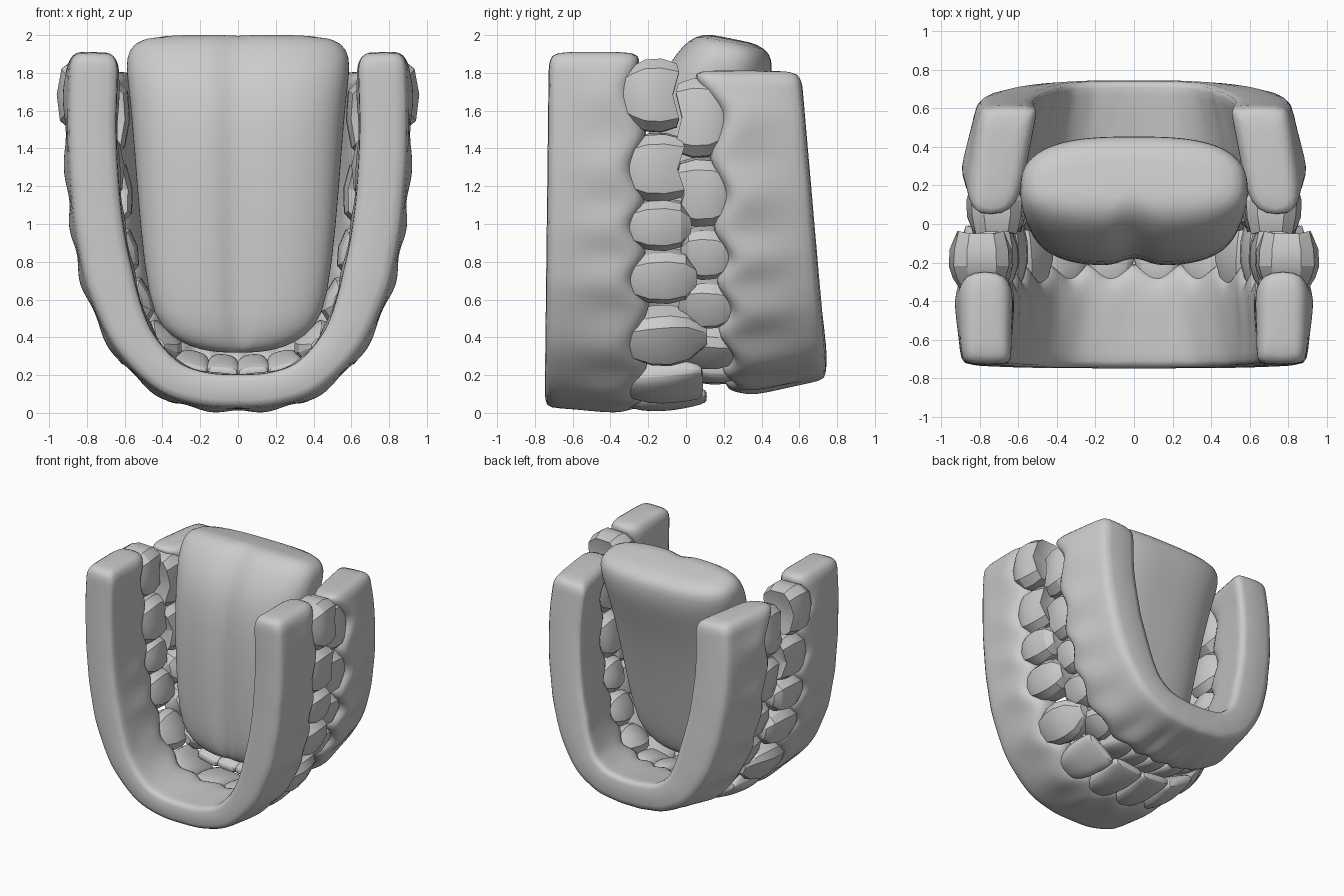
import bpy, bmesh, math
from mathutils import Vector

if "Cube" in bpy.data.objects:
    bpy.data.objects.remove(bpy.data.objects["Cube"])


def loft(name, rings, subsurf=0, angle=None):
    """Skin closed rings of points, cap both ends with a fan."""
    bm = bmesh.new()
    vs = [[bm.verts.new(p) for p in r] for r in rings]
    n = len(vs[0])
    for a, b in zip(vs, vs[1:]):
        for i in range(n):
            j = (i + 1) % n
            bm.faces.new((a[i], a[j], b[j], b[i]))
    for ring in (vs[0], vs[-1]):
        c = bm.verts.new(sum((v.co for v in ring), Vector()) / n)
        for i in range(n):
            bm.faces.new((ring[i], ring[(i + 1) % n], c))
    bmesh.ops.recalc_face_normals(bm, faces=bm.faces[:])
    me = bpy.data.meshes.new(name)
    bm.to_mesh(me)
    bm.free()
    ob = bpy.data.objects.new(name, me)
    bpy.context.collection.objects.link(ob)
    if subsurf:
        m = ob.modifiers.new("smooth", 'SUBSURF')
        m.levels = m.render_levels = subsurf
    if angle is None:
        me.shade_smooth()
    else:
        bpy.ops.object.select_all(action='DESELECT')
        ob.select_set(True)
        bpy.context.view_layer.objects.active = ob
        bpy.ops.object.shade_smooth_by_angle(angle=math.radians(angle))
    return ob


def arch(half, count=110):
    """Even samples of a smooth U curve in x, z, mirrored about x = 0."""
    pts = [Vector((-x, 0, z)) for x, z in half] + [Vector((x, 0, z)) for x, z in half[-2::-1]]
    pts = [2 * pts[0] - pts[1]] + pts + [2 * pts[-1] - pts[-2]]
    dense = []
    for a, b, c, d in zip(pts, pts[1:], pts[2:], pts[3:]):
        for k in range(40):
            t = k / 40
            dense.append(0.5 * (2 * b + (c - a) * t + (2 * a - 5 * b + 4 * c - d) * t * t
                                + (3 * b - a - 3 * c + d) * t ** 3))
    dense.append(pts[-2])
    acc = [0]
    for a, b in zip(dense, dense[1:]):
        acc.append(acc[-1] + (b - a).length)
    out, k = [], 0
    for i in range(count):
        s = acc[-1] * i / (count - 1)
        while k < len(acc) - 2 and acc[k + 1] < s:
            k += 1
        out.append(dense[k].lerp(dense[k + 1], (s - acc[k]) / (acc[k + 1] - acc[k])))
    return out


def frame(path, i):
    t = (path[min(i + 1, len(path) - 1)] - path[max(i - 1, 0)]).normalized()
    return t, Vector((t.z, 0, -t.x)) * (1 if t.z * path[i].x - t.x * (path[i].z - 1) > 0 else -1)


def gum(name, path, teeth, crown, margin, base, lean, inner):
    """Wavy gum wall: rounded section swept along the arch."""
    rings, last = [], len(path) - 1
    for i, p in enumerate(path):
        t, n = frame(path, i)
        bump = max(math.exp(-((Vector((abs(p.x), 0, p.z)) - Vector((q[1], 0, q[2]))).length
                              / (q[3] * 0.36)) ** 2) for q in teeth)
        side = min(1, max(0, (p.z - 0.1) / 0.6))
        hw = 0.10 + 0.045 * side
        end = min(i, last - i)
        k = (0.72, 0.93)[end] if end < 2 else 1
        m = margin(p.z) - crown * 0.09 * bump
        b = base(p.z)
        # (offset fraction, height fraction from margin to base)
        sec = [(0.55, 0), (0.86, 0.1), (1.0, 0.24), (0.97, 0.5), (0.95, 0.75), (0.9, 0.95), (0.7, 1.0),
               (-0.7, 1.0), (-0.86, 0.95), (-0.88, 0.75), (-0.93, 0.5), (-1.0, 0.24), (-0.9, 0.1), (-0.55, 0)]
        ring = []
        for o, h in sec:
            hh = 0.5 + (h - 0.5) * (1 - (1 - k) * 0.35)
            wave = 0.028 * (bump - 0.5) * math.sin(math.pi * min(1, h * 1.3 + 0.15)) * (1 if o > 0 else -0.5)
            if o < 0:   # wall thickens inwards towards the base
                wave -= inner * (h * side + 0.5 * (1 - side)) * k
            ring.append(p + n * (o * hw * k + wave - lean * (h - 0.4)) + Vector((0, m + (b - m) * hh, 0)))
        rings.append(ring)
    return loft(name, rings, 1)


def tooth(name, path, spec, side, crown, neck):
    """Faceted crown: stacked rounded rings, edge shaped by the tooth kind."""
    kind, x, z, w, d, tip, off = spec
    i = min(range(len(path)), key=lambda j: (path[j] - Vector((x * side, 0, z))).length)
    t, n = frame(path, i)
    c = Vector((x * side, 0, z)) + n * off
    H = abs(tip - neck)
    seg = 16 if kind == "incisor" else 10
    # (height, width, depth) fractions for each ring
    prof = {"incisor": [(-.2, .45, .6), (0, .75, .95), (.25, .95, 1.05), (.55, 1, .9), (.85, 1, .55), (1, .96, .3)],
            "canine": [(-.2, .5, .6), (0, .72, .9), (.25, .95, 1.05), (.5, 1, 1), (.75, .86, .75), (1, .3, .3)],
            "premolar": [(-.2, .5, .6), (0, .72, .88), (.25, .95, 1.03), (.55, 1, 1), (.82, .85, .85), (1, .45, .55)],
            "molar": [(-.2, .6, .7), (0, .8, .9), (.25, .97, 1.03), (.6, 1, 1), (.9, .87, .84), (.82, .4, .4)]}[kind]
    rings = []
    for r, (h, fw, fd) in enumerate(prof):
        ring = []
        for k in range(seg):
            a = 2 * math.pi * (k + 0.5) / seg
            ca, sa = math.cos(a), math.sin(a)
            u = math.copysign(abs(ca) ** 0.65, ca) * fw * w / 2
            v = math.copysign(abs(sa) ** 0.65, sa) * fd * d / 2
            hh = h
            if kind == "molar" and r == 4:      # four cusps
                hh += 0.14 * abs(math.sin(2 * a)) - 0.06
            if kind == "premolar" and r == 5:   # two cusps
                hh += 0.1 * abs(sa) - 0.1
            if kind == "incisor":               # blade leans to the lip side
                v += 0.018 * max(0, h)
            ring.append(c + t * u + n * v + Vector((0, neck + crown * H * hh, 0)))
        rings.append(ring)
    loft(name, rings, 1 if kind == "incisor" else 0, 24)


upper_path = arch([(.765, 1.91), (.775, 1.5), (.755, 1.13), (.715, .85), (.65, .6), (.55, .375),
                   (.38, .195), (.2, .125), (0, .11)])
lower_path = arch([(.71, 1.81), (.73, 1.4), (.70, 1.05), (.65, .8), (.575, .57), (.46, .38),
                   (.3, .27), (.15, .235), (0, .225)])

# kind, x, z, width, depth, tip height, outward offset
upper_teeth = [("incisor", .125, .12, .28, .18, .11, .015), ("incisor", .365, .195, .30, .19, .09, .02),
               ("canine", .555, .42, .32, .25, .11, .02), ("premolar", .68, .73, .29, .27, .06, .01),
               ("premolar", .735, 1.0, .28, .28, .03, .005), ("molar", .755, 1.3, .37, .3, .0, 0),
               ("molar", .785, 1.68, .40, .32, -.03, .01)]
lower_teeth = [("incisor", .08, .235, .18, .16, -.05, 0), ("incisor", .245, .255, .20, .17, -.05, .005),
               ("canine", .425, .365, .26, .21, -.06, .005), ("premolar", .565, .59, .27, .24, -.04, .01),
               ("premolar", .65, .85, .28, .25, -.03, .005), ("molar", .70, 1.17, .37, .28, -.05, .0),
               ("molar", .72, 1.56, .43, .29, -.06, .0)]

gum("upper_gum", upper_path, upper_teeth, 1,
    lambda z: -0.17 - 0.02 * min(z, 1) - 0.12 * max(0, z - 1.6), lambda z: -0.75 + 0.012 * z, 0.015, 0.0)
gum("lower_gum", lower_path, lower_teeth, -1,
    lambda z: 0.175 - 0.05 * z - 0.35 * max(0, z - 1.6), lambda z: 0.765 - 0.085 * z, 0.08, 0.05)

for side, label in ((-1, "left"), (1, "right")):
    for k, s in enumerate(upper_teeth):
        tooth(f"upper_{s[0]}_{label}_{k + 1}", upper_path, s, side, 1, -0.28)
    for k, s in enumerate(lower_teeth):
        tooth(f"lower_{s[0]}_{label}_{k + 1}", lower_path, s, side, -1, 0.26 - 0.05 * s[2])

# Tongue: z, half width, front y, back y
sections = [(.32, .1, -.1, -.02), (.335, .2, -.14, .03), (.37, .3, -.17, .06), (.45, .41, -.2, .09),
            (.6, .475, -.215, .13), (1, .52, -.225, .22), (1.4, .55, -.22, .33), (1.65, .57, -.19, .42),
            (1.8, .59, -.13, .45), (1.9, .59, -.06, .455), (1.97, .56, 0, .45), (2.01, .47, .08, .38)]
rings = []
for z, w, f, b in sections:
    ring = []
    for k in range(72):
        a = 2 * math.pi * k / 72
        ca, sa = math.cos(a), math.sin(a)
        x = math.copysign(abs(ca) ** 0.7, ca) * w
        y = (f + b) / 2 + math.copysign(abs(sa) ** 0.8, sa) * (b - f) / 2
        if sa < 0:  # centre groove
            y += (0.03 * math.exp(-abs(x) / 0.02) + 0.03 * math.exp(-abs(x) / 0.1)) * min(1, (b - f) / 0.3)
        tilt = 0.2 * max(0, y - 0.1) * min(1, max(0, (z - 1.6) / 0.3))
        ring.append(Vector((x, y, z - tilt)))
    rings.append(ring)
loft("tongue", rings, 1)
